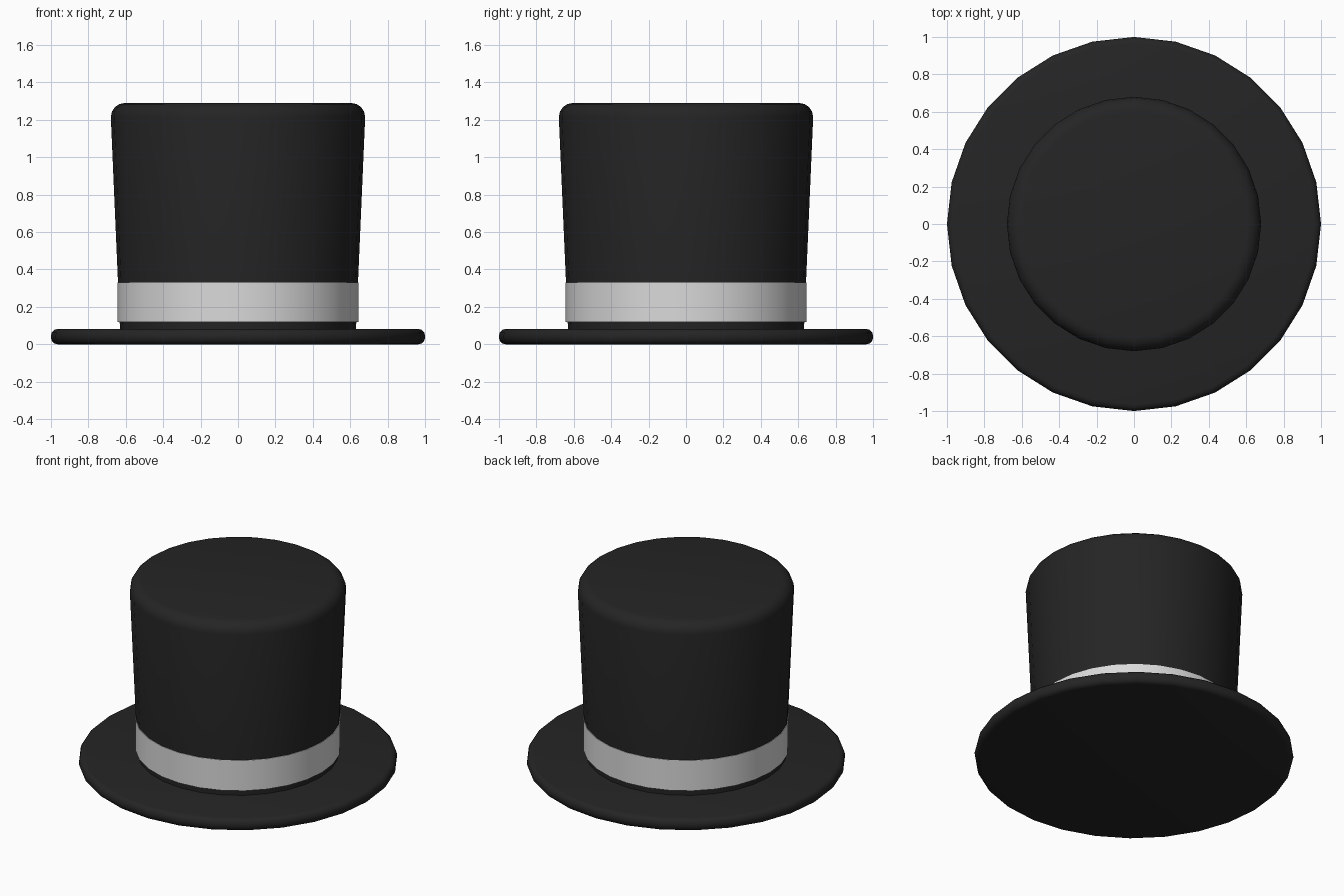
import bpy, bmesh, math

if "Cube" in bpy.data.objects:
    bpy.data.objects.remove(bpy.data.objects["Cube"])

SIDES = 28


def material(name, rgb):
    m = bpy.data.materials.new(name)
    m.diffuse_color = (*rgb, 1)
    m.use_nodes = True
    m.node_tree.nodes["Principled BSDF"].inputs["Base Color"].default_value = m.diffuse_color
    return m


def lathe(name, profile, mat, closed=False):
    """Spin a (radius, z) profile around z; open profiles get end caps."""
    bm = bmesh.new()
    rings = [[bm.verts.new((r * math.cos(i * math.tau / SIDES),
                            r * math.sin(i * math.tau / SIDES), z))
              for i in range(SIDES)] for r, z in profile]
    pairs = list(zip(rings, rings[1:]))
    if closed:
        pairs.append((rings[-1], rings[0]))
    else:
        bm.faces.new(rings[0][::-1])
        bm.faces.new(rings[-1])
    for a, b in pairs:
        for i in range(SIDES):
            j = (i + 1) % SIDES
            bm.faces.new((a[i], a[j], b[j], b[i]))
    bmesh.ops.recalc_face_normals(bm, faces=bm.faces)
    me = bpy.data.meshes.new(name)
    bm.to_mesh(me)
    bm.free()
    me.materials.append(mat)
    ob = bpy.data.objects.new(name, me)
    bpy.context.collection.objects.link(ob)
    bpy.context.view_layer.objects.active = ob
    ob.select_set(True)
    bpy.ops.object.shade_smooth_by_angle(angle=math.radians(40))
    ob.select_set(False)
    return ob


def arc(r, z, rad, a0, a1, steps):
    """Quarter-round points about (r, z), angles in degrees."""
    return [(r + rad * math.cos(math.radians(a0 + (a1 - a0) * k / steps)),
             z + rad * math.sin(math.radians(a0 + (a1 - a0) * k / steps)))
            for k in range(steps + 1)]


black = material("black felt", (0.018, 0.018, 0.018))
silver = material("light grey ribbon", (0.7, 0.7, 0.7))

# flat brim with rounded rim
lathe("brim", arc(0.965, 0.035, 0.035, -90, 0, 3) + arc(0.965, 0.047, 0.035, 0, 90, 3), black)

# crown flaring upward with rounded top edge
lathe("crown", [(0.63, 0.06)] + arc(0.605, 1.215, 0.075, 0, 90, 4), black)

# ribbon band around the base of the crown
lathe("band", [(0.60, 0.12), (0.645, 0.12), (0.645, 0.33), (0.60, 0.33)], silver, closed=True)
